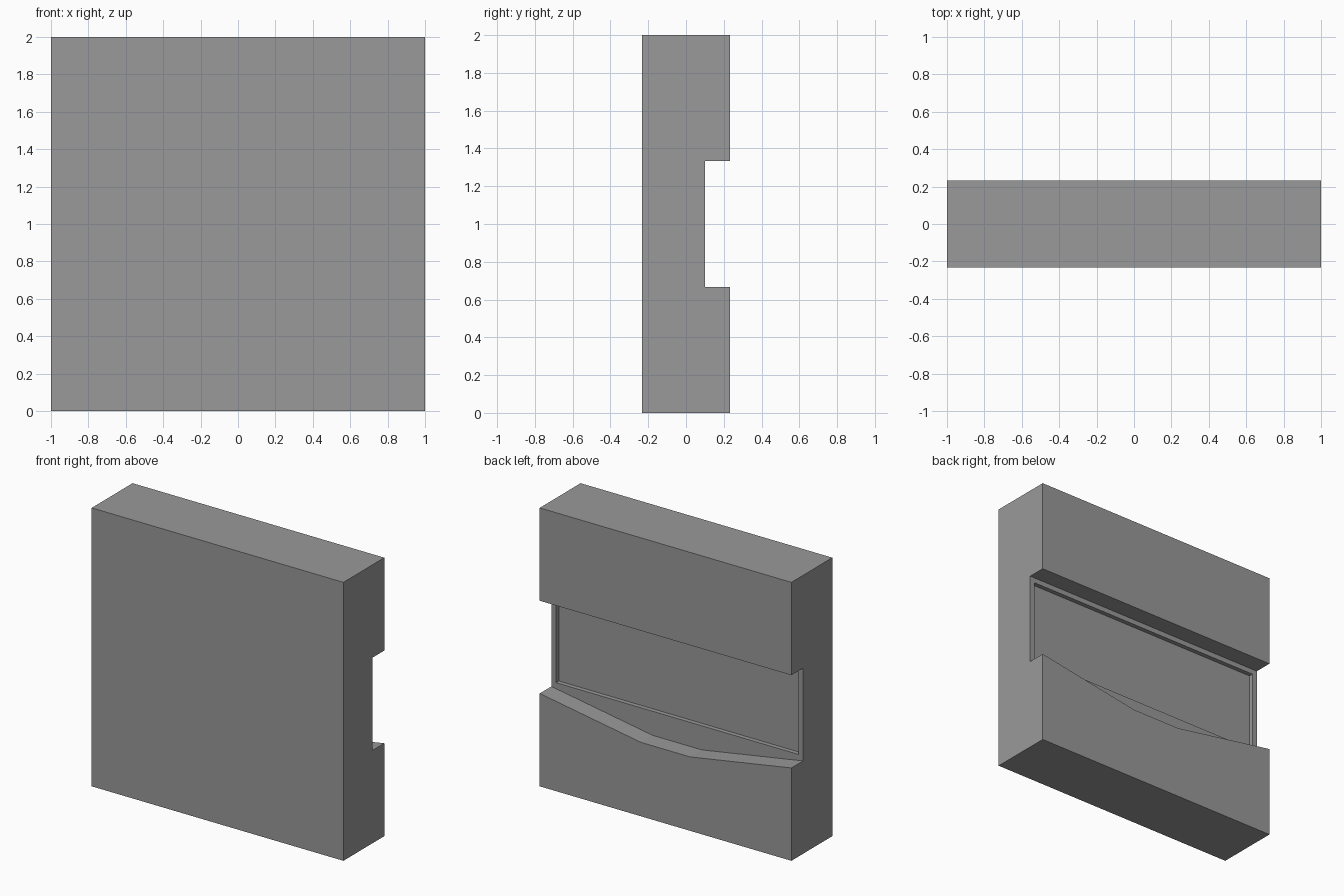
import bpy, bmesh

if "Cube" in bpy.data.objects:
    bpy.data.objects.remove(bpy.data.objects["Cube"])


def prism(name, profile, y0, y1):
    """Extrude an (x, z) outline from y0 to y1."""
    bm = bmesh.new()
    face = bm.faces.new([bm.verts.new((x, y0, z)) for x, z in profile])
    new = bmesh.ops.extrude_face_region(bm, geom=[face])["geom"]
    for v in new:
        if isinstance(v, bmesh.types.BMVert):
            v.co.y = y1
    bmesh.ops.recalc_face_normals(bm, faces=bm.faces)
    mesh = bpy.data.meshes.new(name)
    bm.to_mesh(mesh)
    bm.free()
    obj = bpy.data.objects.new(name, mesh)
    bpy.context.collection.objects.link(obj)
    obj.data.materials.append(grey)
    return obj


def rect(x, z0, z1):
    return [(-x, z0), (x, z0), (x, z1), (-x, z1)]


def cut(target, cutter):
    mod = target.modifiers.new("cut", 'BOOLEAN')
    mod.operation = 'DIFFERENCE'
    mod.solver = 'EXACT'
    mod.object = cutter
    bpy.context.view_layer.objects.active = target
    bpy.ops.object.modifier_apply(modifier=mod.name)
    bpy.data.objects.remove(cutter)


grey = bpy.data.materials.new("dark_grey")
grey.diffuse_color = (0.32, 0.32, 0.32, 1)
grey.use_nodes = True
grey.node_tree.nodes["Principled BSDF"].inputs["Base Color"].default_value = grey.diffuse_color

HALF_Y = 0.232
FLOOR_Y = 0.10      # floor of the wide recess
PANE_Y = 0.068      # floor of the inset pane
EDGE_Z, DIP_Z, TOP_Z = 0.667, 0.531, 1.333
DIP_X = 0.195

# Wall block
wall = prism("wall_block", rect(1, 0, 2), -HALF_Y, HALF_Y)

# Wide rear recess with a sill that dips in the middle
slope = (EDGE_Z - DIP_Z) / (1 - DIP_X)
out_x, out_z = 1.2, EDGE_Z + 0.2 * slope
opening = [(-out_x, out_z), (-DIP_X, DIP_Z), (DIP_X, DIP_Z),
           (out_x, out_z), (out_x, TOP_Z), (-out_x, TOP_Z)]
cut(wall, prism("recess_cutter", opening, FLOOR_Y, 0.5))

# Shallow inset pane in the recess floor
cut(wall, prism("pane_cutter", rect(0.963, 0.704, 1.296), PANE_Y, 0.16))
